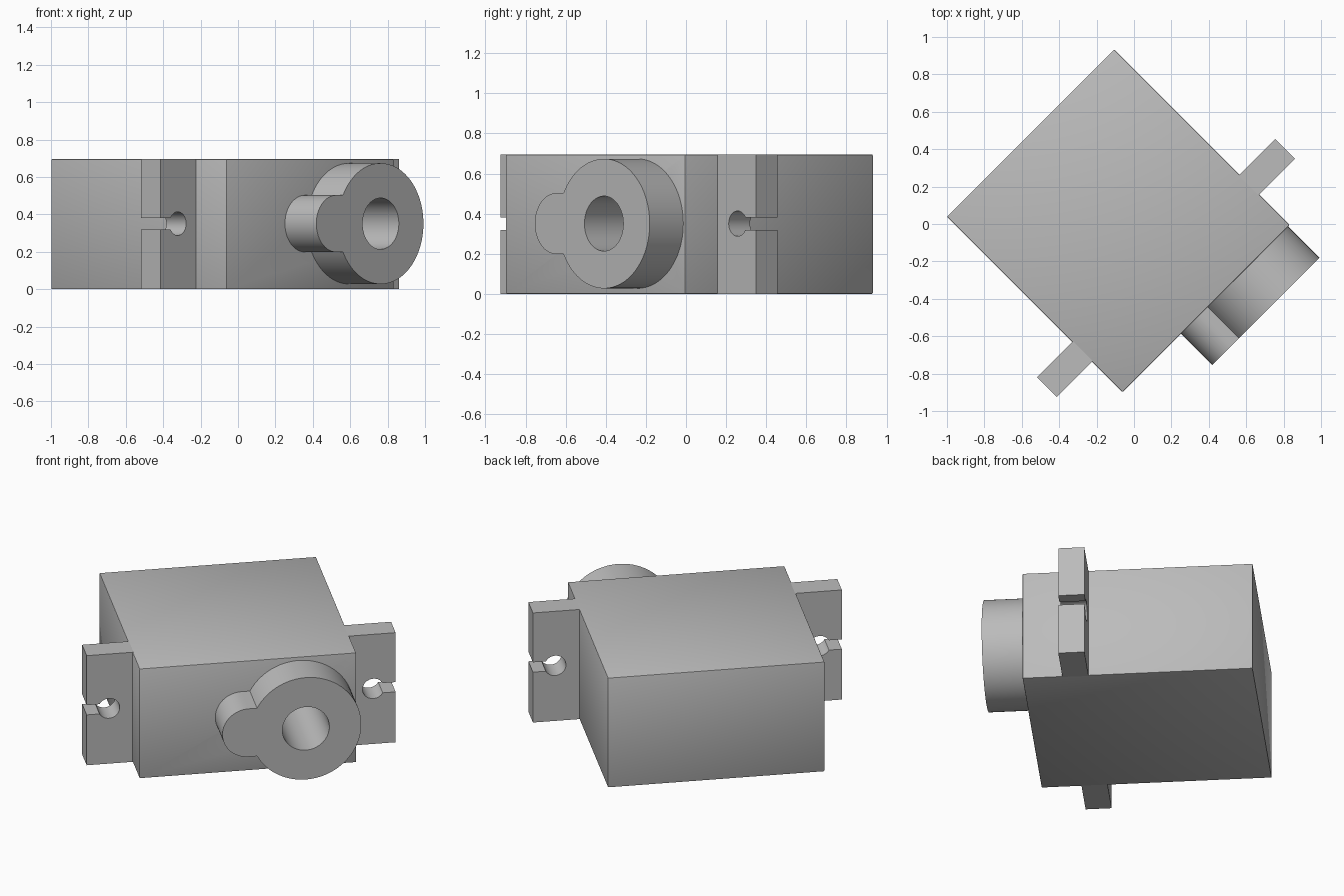
import bpy, bmesh, math

cube = bpy.data.objects.get("Cube")
if cube:
    bpy.data.objects.remove(cube, do_unlink=True)

HEIGHT = 0.695
MID = HEIGHT / 2 + 0.003   # shared height of the horn axis and tab holes
TURN = math.radians(45)    # the whole unit stands diagonally
FRONT = -0.592             # front face of the case, before turning

grey = bpy.data.materials.new("plain_grey")
grey.use_nodes = True
colour = (0.5, 0.5, 0.5, 1)
grey.diffuse_color = colour
grey.node_tree.nodes["Principled BSDF"].inputs["Base Color"].default_value = colour


def arc(cx, cz, r, start, end, steps):
    """Points on an arc in the x-z plane, angles in radians."""
    angles = [start + (end - start) * i / steps for i in range(steps + 1)]
    return [(cx + r * math.cos(a), cz + r * math.sin(a)) for a in angles]


def prism(name, profile, y0, y1):
    """Extrude an x-z outline from y0 to y1 and turn it into place."""
    bm = bmesh.new()
    face = bm.faces.new([bm.verts.new((x, y0, z)) for x, z in profile])
    extruded = bmesh.ops.extrude_face_region(bm, geom=[face])["geom"]
    moved = [v for v in extruded if isinstance(v, bmesh.types.BMVert)]
    bmesh.ops.translate(bm, verts=moved, vec=(0, y1 - y0, 0))
    bmesh.ops.recalc_face_normals(bm, faces=bm.faces)
    mesh = bpy.data.meshes.new(name)
    bm.to_mesh(mesh)
    bm.free()
    mesh.materials.append(grey)
    obj = bpy.data.objects.new(name, mesh)
    obj.rotation_euler.z = TURN
    bpy.context.collection.objects.link(obj)
    return obj


def activate(obj):
    bpy.ops.object.select_all(action='DESELECT')
    obj.select_set(True)
    bpy.context.view_layer.objects.active = obj


def cut(obj, cutter):
    mod = obj.modifiers.new("bore", 'BOOLEAN')
    mod.operation = 'DIFFERENCE'
    mod.solver = 'EXACT'
    mod.object = cutter
    activate(obj)
    bpy.ops.object.modifier_apply(modifier=mod.name)


# Case: plain block with tiny softened edges
left, right = -0.679, 0.585
case = prism("case", [(left, 0), (right, 0), (right, HEIGHT), (left, HEIGHT)], FRONT, 0.735)
bevel = case.modifiers.new("soft_edges", 'BEVEL')
bevel.width = 0.005
bevel.segments = 2
activate(case)
bpy.ops.object.modifier_apply(modifier=bevel.name)

# Output horn: large disc with a small rounded lobe
hub_x, hub_r = 0.25, 0.323
lobe_x, lobe_r = -0.085, 0.152
meet = math.asin(lobe_r / hub_r)
outline = arc(hub_x, MID, hub_r, meet - math.pi, math.pi - meet, 72)
outline += arc(lobe_x, MID, lobe_r, math.pi / 2, math.pi * 1.5, 32)
horn = prism("output_horn", outline, -0.829, FRONT + 0.002)

# Shaft bore runs through the horn and deep into the case
bore = prism("bore_cutter", arc(hub_x, MID, 0.137, 0, math.tau, 64)[:-1], -1, 0.1)
cut(case, bore)
cut(horn, bore)
bpy.data.objects.remove(bore, do_unlink=True)

# Mounting tabs: plates with a round screw hole open to the outer edge
hole_r, slot = 0.063, 0.031
gap = math.asin(slot / hole_r)
parts = [case, horn]
for name, side, wall, reach in (("right_mounting_tab", -1, left, 0.268),
                                ("left_mounting_tab", 1, right, 0.271)):
    hole = arc(reach - 0.13, MID, hole_r, gap, math.tau - gap, 40)
    shape = [(-0.006, 0), (-0.006, HEIGHT), (reach, HEIGHT), (reach, MID + slot)]
    shape += hole + [(reach, MID - slot), (reach, 0)]
    parts.append(prism(name, [(wall + side * x, z) for x, z in shape], -0.362, -0.212))

for part in parts:
    activate(part)
    bpy.ops.object.shade_smooth_by_angle(angle=math.radians(30))
